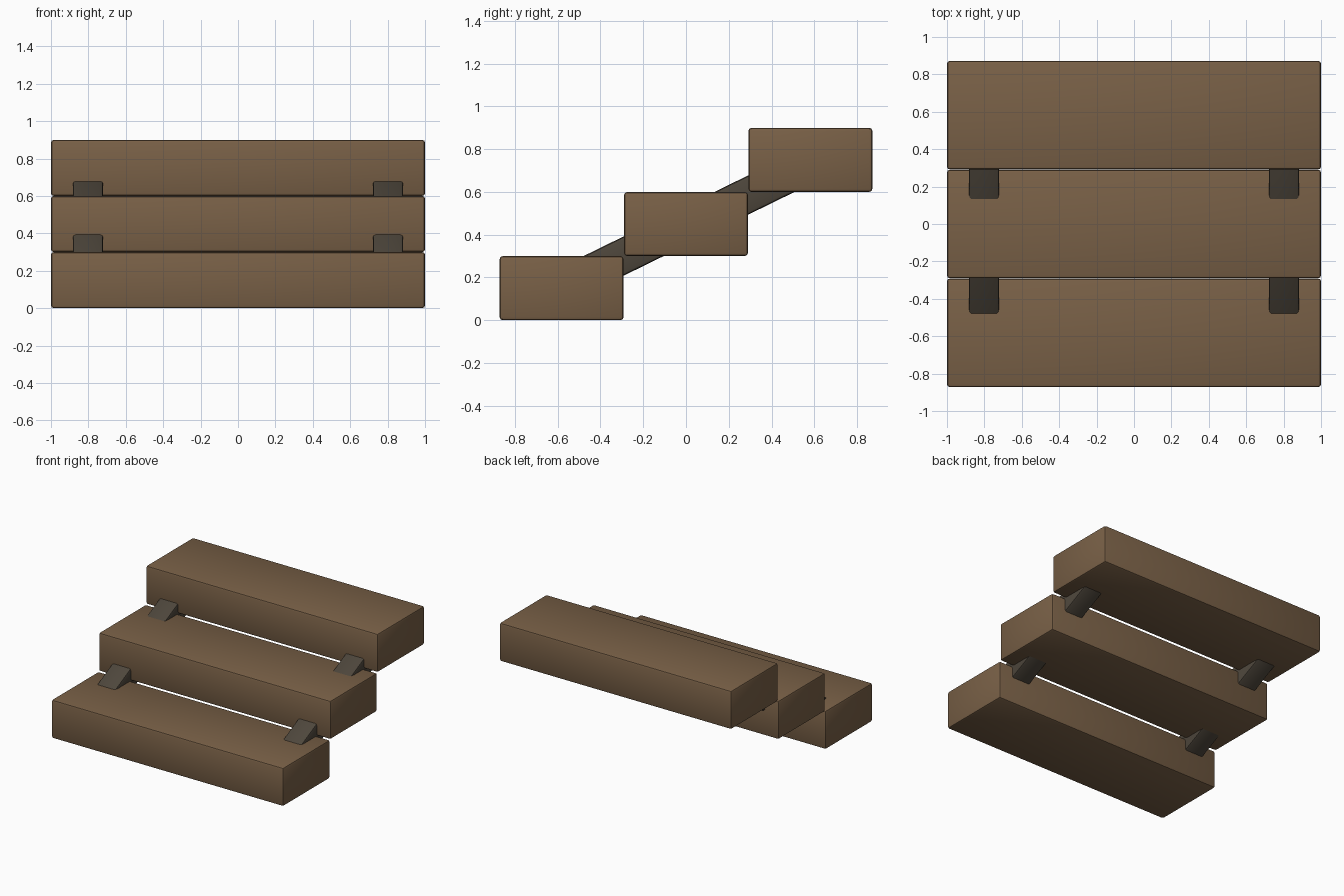
import bpy
import math

if "Cube" in bpy.data.objects:
    bpy.data.objects.remove(bpy.data.objects["Cube"])


def material(name, color):
    m = bpy.data.materials.new(name)
    m.diffuse_color = (*color, 1.0)
    m.use_nodes = True
    m.node_tree.nodes["Principled BSDF"].inputs["Base Color"].default_value = m.diffuse_color
    return m


wood = material("brown_wood", (0.19, 0.117, 0.062))
dark = material("dark_wood", (0.076, 0.062, 0.045))


def beveled_box(name, size, loc, mat, tilt=0.0, bevel=0.015):
    """Box with softly rounded edges, optionally tilted about x."""
    bpy.ops.mesh.primitive_cube_add(size=1, location=loc, rotation=(tilt, 0, 0))
    ob = bpy.context.object
    ob.name = name
    ob.scale = size
    bpy.ops.object.transform_apply(location=False, rotation=False, scale=True)
    mod = ob.modifiers.new("rounded_edges", "BEVEL")
    mod.width = bevel
    mod.segments = 2
    bpy.ops.object.modifier_apply(modifier=mod.name)
    bpy.ops.object.shade_smooth_by_angle(angle=math.radians(35))
    ob.data.materials.append(mat)
    return ob


# Three stacked treads, each one further back and higher
RUN, RISE = 0.582, 0.30
for i in range(3):
    beveled_box(f"step_{i + 1}", (2.0, 0.58, RISE),
                ((0, (i - 1) * RUN, (i + 0.5) * RISE)), wood)

# Sloping stringers running through the treads on both sides
slope = math.radians(26.1)
for side, x in (("left", -0.802), ("right", 0.802)):
    beveled_box(f"{side}_stringer", (0.163, 1.44, 0.165),
                (x, 0, 0.443), dark, tilt=slope)
